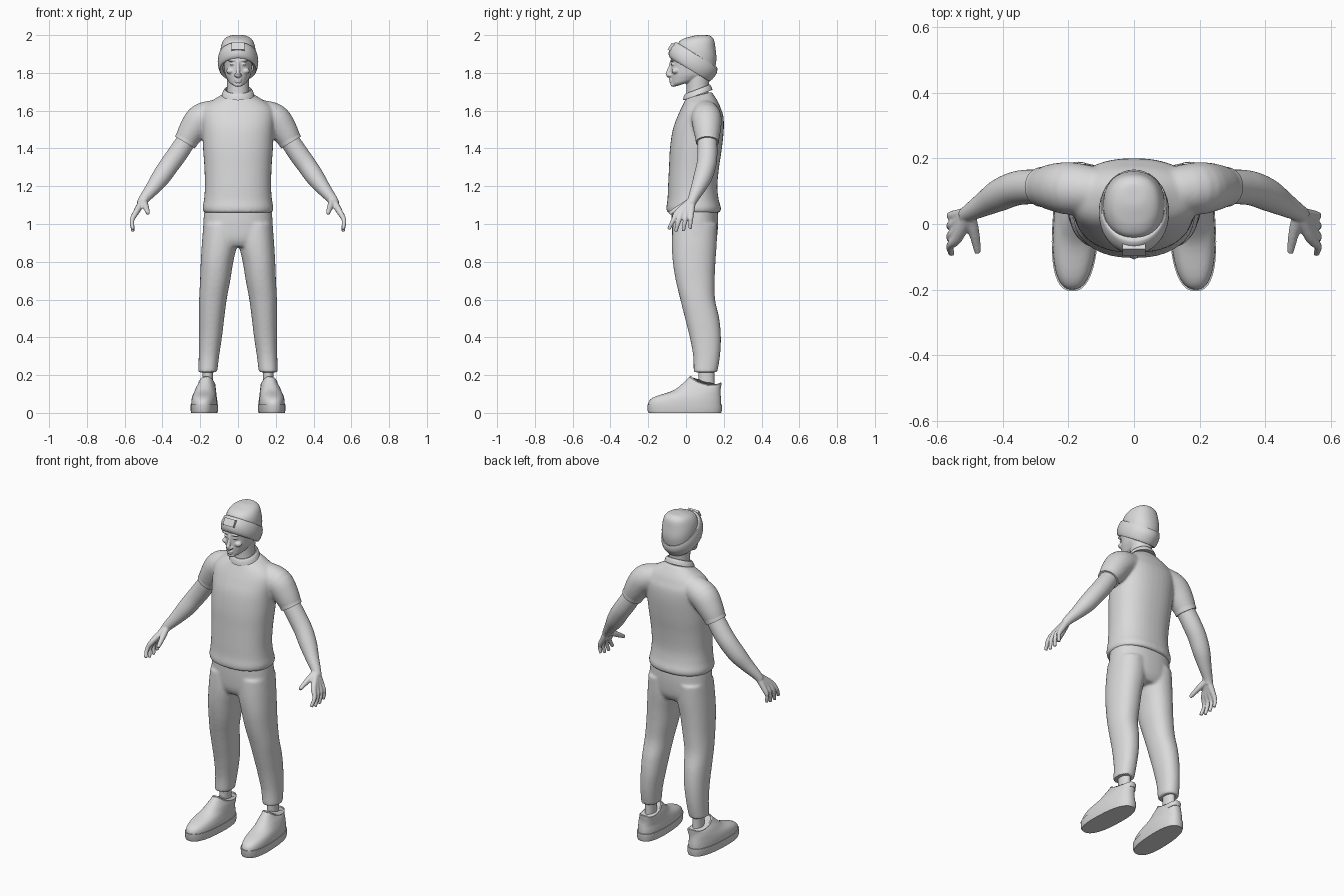
import bpy, bmesh, math
from mathutils import Vector, Matrix

cube = bpy.data.objects.get("Cube")
if cube:
    bpy.data.objects.remove(cube, do_unlink=True)

grey = bpy.data.materials.new("plain grey")
grey.use_nodes = True
grey.diffuse_color = (0.7, 0.7, 0.7, 1)
for node in grey.node_tree.nodes:
    if node.type == 'BSDF_PRINCIPLED':
        node.inputs["Base Color"].default_value = grey.diffuse_color


def spline(points, steps):
    """Catmull-Rom interpolation of equally long tuples."""
    result = []
    last = len(points) - 1
    for i in range(last):
        a, b = points[max(i - 1, 0)], points[i]
        c, d = points[i + 1], points[min(i + 2, last)]
        for k in range(steps):
            t = k / steps
            result.append([q + t / 2 * (r - p + t * (2*p - 5*q + 4*r - s + t * (3*(q - r) + s - p)))
                           for p, q, r, s in zip(a, b, c, d)])
    return result + [list(points[-1])]


def skin(bm, loops, closed=False):
    """Bridge loops of points with quads, then cap or close the strip."""
    rows = [[bm.verts.new(p) for p in loop] for loop in loops]
    pairs = list(zip(rows, rows[1:]))
    if closed:
        pairs.append((rows[-1], rows[0]))
    for low, high in pairs:
        for i in range(len(low)):
            bm.faces.new((low[i - 1], low[i], high[i], high[i - 1]))
    if not closed:
        bm.faces.new(rows[0])
        bm.faces.new(rows[-1])


def loft(bm, rings, steps=4, power=2.0, lean=0.0, sides=40, closed=False):
    """Rings: height or (front, back) heights, front y, back y, half width, centre x, side dip."""
    full = []
    for z, *rest in rings:
        zf, zb = z if isinstance(z, tuple) else (z, z)
        full.append((zf, zb, *rest, *[0] * (5 - len(rest))))
    loops = []
    for zf, zb, yf, yb, rx, xc, dip in spline(full, steps):
        loop = []
        for i in range(sides):
            a = math.tau * i / sides
            c, s = math.cos(a), math.sin(a)
            u = math.copysign(abs(s) ** (2 / power), s)
            t = (1 - math.copysign(abs(c) ** (2 / power), c)) / 2
            y = yf + (yb - yf) * t
            loop.append((xc + rx * u + lean * y, y, zf + (zb - zf) * t - dip * s * s))
        loops.append(loop)
    skin(bm, loops, closed)


def tube(bm, path, sides=20):
    """Round tube along (x, y, z, radius) points."""
    pts = spline(path, 4)
    loops = []
    for i, p in enumerate(pts):
        ahead, behind = pts[min(i + 1, len(pts) - 1)], pts[max(i - 1, 0)]
        turn = (Vector(ahead[:3]) - Vector(behind[:3])).to_track_quat('Z', 'Y')
        loops.append([Vector(p[:3]) + turn @ Vector((math.cos(a), math.sin(a), 0)) * p[3]
                      for a in (math.tau * k / sides for k in range(sides))])
    skin(bm, loops)


def ball(bm, centre, size):
    bmesh.ops.create_uvsphere(bm, u_segments=20, v_segments=12, radius=1,
                              matrix=Matrix.Translation(centre) @ Matrix.Diagonal((*size, 1)))


def finish(name, bm, mirror=False, voxel=0, smooth=4):
    """Make the object; optionally mirror it and fuse its pieces into one skin."""
    bmesh.ops.recalc_face_normals(bm, faces=bm.faces)
    mesh = bpy.data.meshes.new(name)
    bm.to_mesh(mesh)
    bm.free()
    mesh.materials.append(grey)
    obj = bpy.data.objects.new(name, mesh)
    bpy.context.collection.objects.link(obj)
    bpy.ops.object.select_all(action='DESELECT')
    obj.select_set(True)
    bpy.context.view_layer.objects.active = obj
    if mirror:
        obj.modifiers.new("mirror", 'MIRROR').use_mirror_merge = False
    if voxel:
        fuse = obj.modifiers.new("fuse", 'REMESH')
        fuse.mode = 'VOXEL'
        fuse.voxel_size = voxel
        relax = obj.modifiers.new("relax", 'SMOOTH')
        relax.iterations = smooth
    for mod in list(obj.modifiers):
        bpy.ops.object.modifier_apply(modifier=mod.name)
    bpy.ops.object.shade_smooth_by_angle(angle=math.radians(45))
    return obj


# Shirt: torso with both sleeves
bm = bmesh.new()
loft(bm, [(1.06, -.1, .18, .18), (1.085, -.104, .185, .187), (1.13, -.098, .173, .18),
          (1.2, -.095, .166, .175), (1.3, -.09, .175, .178), (1.4, -.085, .19, .185),
          (1.5, -.07, .2, .19), (1.57, -.045, .198, .195), (1.61, -.027, .185, .185),
          ((1.64, 1.65), -.012, .168, .15), ((1.665, 1.7), 0, .135, .085)], power=2.3)
for side in (1, -1):
    tube(bm, [(.1 * side, .1, 1.59, .07), (.19 * side, .108, 1.56, .08),
              (.24 * side, .112, 1.5, .073), (.278 * side, .113, 1.437, .06)], 32)
finish("shirt", bm, voxel=.008, smooth=5)

# Ribbed collar
bm = bmesh.new()
loft(bm, [((1.655, 1.71), -.016, .14, .086), ((1.675, 1.728), -.012, .134, .079),
          ((1.69, 1.738), -.003, .126, .07), ((1.685, 1.733), .006, .118, .062),
          ((1.66, 1.71), .006, .118, .062)], 2, closed=True)
finish("shirt_collar", bm)

# Sleeve hems
bm = bmesh.new()
tube(bm, [(.266, .113, 1.457, .063), (.281, .113, 1.432, .061)], 32)
finish("sleeve_hems", bm, mirror=True)

# Trousers: hips and two legs
bm = bmesh.new()
loft(bm, [(.88, -.05, .14, .12), (.92, -.07, .162, .182), (1, -.076, .17, .184),
          (1.08, -.075, .168, .178)], power=2.3)
for side in (1, -1):
    loft(bm, [(z, yf, yb, rx, xc * side) for z, yf, yb, rx, xc in (
        (.215, .04, .166, .05, .16), (.3, .038, .18, .054, .154), (.4, .02, .185, .061, .146),
        (.5, -.005, .176, .067, .14), (.6, -.03, .154, .073, .133), (.7, -.054, .152, .08, .121),
        (.8, -.07, .156, .086, .111), (.9, -.075, .163, .094, .097), (1, -.07, .165, .09, .092))],
        power=2.2)
finish("trousers", bm, voxel=.009, smooth=5)

# Ankles
bm = bmesh.new()
loft(bm, [(.1, .06, .155, .032, .16), (.16, .066, .15, .028, .16), (.25, .064, .15, .03, .16)])
finish("ankles", bm, mirror=True)

# Sneakers: soles, then uppers with a hollow collar
bm = bmesh.new()
loft(bm, [(0, -.198, .186, .068, .178), (.012, -.204, .19, .071, .178),
          (.045, -.205, .19, .071, .178)], 1, 2.5, -.05)
finish("sneaker_soles", bm, mirror=True)

bm = bmesh.new()
loft(bm, [(.04, -.201, .186, .068, .178), (.065, -.194, .186, .067, .178),
          (.088, -.16, .184, .063, .178), ((.115, .11), -.075, .182, .057, .176),
          ((.145, .13), -.03, .183, .05, .173), ((.192, .157), .02, .187, .043, .17, .025)],
     3, 2.4, -.05)
finish("sneaker_uppers", bm, mirror=True)

bm = bmesh.new()
loft(bm, [((.15, .13), .01, .185, .045, .17, .02), ((.193, .158), .018, .188, .045, .17, .025),
          ((.196, .161), .026, .182, .039, .17, .025),
          ((.15, .13), .035, .175, .035, .17, .02)], 1, 2.4, -.05, closed=True)
finish("sneaker_collars", bm, mirror=True)

# Arms with hands: the fingers share the wrist so they merge into a palm
bm = bmesh.new()
tube(bm, [(.22, .112, 1.53, .05), (.275, .113, 1.44, .052), (.325, .113, 1.365, .053),
          (.365, .107, 1.31, .052), (.41, .088, 1.245, .049), (.455, .062, 1.185, .038),
          (.5, .036, 1.13, .027), (.515, .026, 1.105, .024)], 28)
for knuckle, tip, low in ((-.042, -.092, .972), (-.018, -.055, .96),
                          (.006, -.015, .962), (.028, .022, .975)):
    mid = (knuckle + tip) / 2
    tube(bm, [(.503, .033, 1.125, .02), (.538, knuckle, 1.065, .0165),
              (.561, mid, 1.02, .0125), (.556, tip, low, .0095)])
tube(bm, [(.5, .025, 1.12, .019), (.487, -.03, 1.088, .016), (.476, -.088, 1.055, .0105)])
finish("arms", bm, mirror=True, voxel=.005)

# Head, neck and facial features
bm = bmesh.new()
loft(bm, [(1.64, -.005, .125, .066), (1.7, .002, .12, .058), (1.78, 0, .125, .06)])
loft(bm, [((1.726, 1.755), -.062, .03, .028), ((1.738, 1.765), -.077, .07, .047),
          ((1.765, 1.78), -.08, .105, .06), (1.795, -.081, .125, .069),
          (1.84, -.08, .135, .075), (1.88, -.08, .14, .078), (1.92, -.06, .13, .07)])
tube(bm, [(0, -.076, 1.86, .009), (0, -.084, 1.83, .009), (0, -.093, 1.803, .012),
          (0, -.096, 1.79, .012), (0, -.08, 1.78, .01)])
ball(bm, (0, -.08, 1.765), (.02, .01, .006))
ball(bm, (0, -.079, 1.754), (.018, .01, .007))
ball(bm, (0, -.068, 1.738), (.024, .014, .012))
for side in (1, -1):
    ball(bm, (.012 * side, -.085, 1.787), (.009, .011, .008))
    ball(bm, (.03 * side, -.073, 1.867), (.026, .011, .007))
    ball(bm, (.029 * side, -.068, 1.846), (.015, .013, .006))
    ball(bm, (.04 * side, -.056, 1.81), (.022, .02, .016))
finish("head", bm, voxel=.004, smooth=2)

# Knitted hat: crown, folded cuff and blank patch
bm = bmesh.new()
loft(bm, [((1.93, 1.81), -.05, .15, .093), ((1.965, 1.87), -.036, .161, .093),
          ((1.982, 1.93), -.01, .156, .084), ((1.991, 1.975), .02, .148, .067),
          ((1.999, 1.996), .055, .128, .038), (2, .085, .105, .008)], power=2.2)
finish("hat_crown", bm)

bm = bmesh.new()
loft(bm, [((1.885, 1.765), -.068, .115, .08), ((1.878, 1.755), -.083, .125, .096),
          ((1.9, 1.775), -.092, .147, .105), ((1.935, 1.8), -.084, .163, .107),
          ((1.962, 1.83), -.056, .165, .1), ((1.955, 1.825), -.04, .152, .09)], 3, closed=True)
finish("hat_cuff", bm)

bm = bmesh.new()
place = Matrix.Translation((0, -.079, 1.937)) @ Matrix.Rotation(math.radians(-32), 4, 'X')
bmesh.ops.create_cube(bm, size=1, matrix=place @ Matrix.Diagonal((.07, .018, .042, 1)))
front = min(bm.faces, key=lambda f: f.calc_center_median().y)
bmesh.ops.inset_individual(bm, faces=[front], thickness=.005, depth=-.002)
finish("hat_patch", bm)
